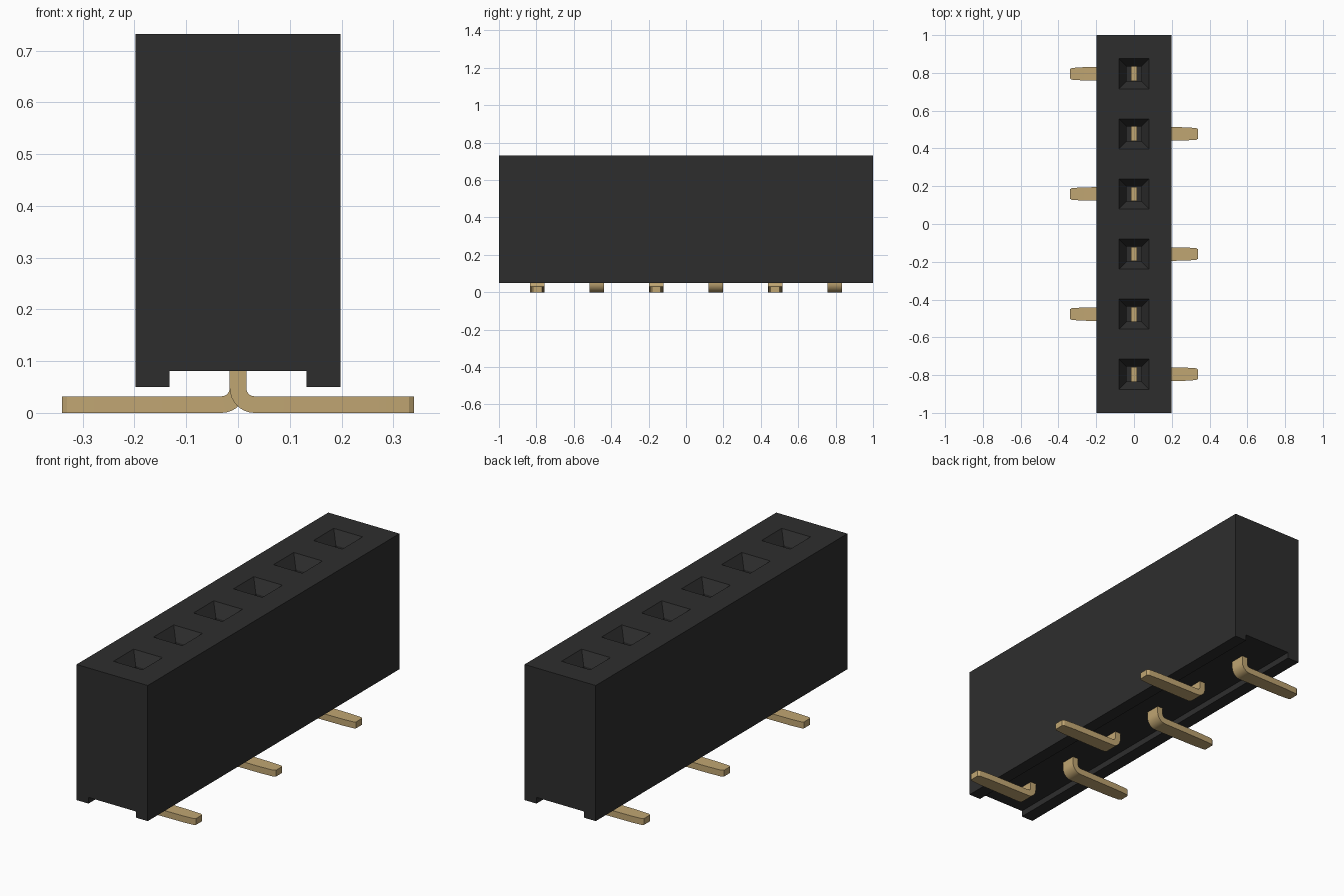
import bpy, bmesh
from math import sin, cos, pi
from mathutils import Vector

if "Cube" in bpy.data.objects:
    bpy.data.objects.remove(bpy.data.objects["Cube"])

PITCH = 0.318
SLOTS = [(i - 2.5) * PITCH for i in range(6)]


def material(name, rgb):
    m = bpy.data.materials.new(name)
    m.use_nodes = True
    m.diffuse_color = (*rgb, 1)
    m.node_tree.nodes["Principled BSDF"].inputs["Base Color"].default_value = (*rgb, 1)
    return m


BLACK = material("black plastic", (0.027, 0.027, 0.027))
GOLD = material("gold metal", (0.53, 0.38, 0.17))


def make_object(name, bm, mat):
    bmesh.ops.recalc_face_normals(bm, faces=bm.faces)
    mesh = bpy.data.meshes.new(name)
    bm.to_mesh(mesh)
    bm.free()
    mesh.materials.append(mat)
    ob = bpy.data.objects.new(name, mesh)
    bpy.context.collection.objects.link(ob)
    return ob


# Housing: notched profile extruded along its length
half, foot, low, roof, top = 0.198, 0.132, 0.05, 0.081, 0.732
profile = [(-half, low), (-foot, low), (-foot, roof), (foot, roof),
           (foot, low), (half, low), (half, top), (-half, top)]
bm = bmesh.new()
end = bm.faces.new([bm.verts.new((x, -1, z)) for x, z in profile])
side = bmesh.ops.extrude_face_region(bm, geom=[end])["geom"]
bmesh.ops.translate(bm, vec=(0, 2, 0),
                    verts=[v for v in side if isinstance(v, bmesh.types.BMVert)])
bmesh.ops.recalc_face_normals(bm, faces=bm.faces)


# Socket mouths: divide the top face, then sink tapered and straight walls
def top_faces():
    return [f for f in bm.faces if f.normal.z > 0.9
            and abs(f.calc_center_median().z - top) < 0.001]


def cut_top(point, normal):
    faces = top_faces()
    edges = {e for f in faces for e in f.edges}
    verts = {v for f in faces for v in f.verts}
    bmesh.ops.bisect_plane(bm, geom=faces + list(edges) + list(verts),
                           plane_co=point, plane_no=normal)
    bm.normal_update()


MOUTH = 0.08
for s in (-1, 1):
    cut_top((s * MOUTH, 0, 0), (1, 0, 0))
    for y in SLOTS:
        cut_top((0, y + s * MOUTH, 0), (0, 1, 0))


def sink(face, depth, scale):
    new = bmesh.ops.extrude_discrete_faces(bm, faces=[face])["faces"][0]
    c = new.calc_center_median()
    for v in new.verts:
        v.co = c + (v.co - c) * scale - Vector((0, 0, depth))
    return new


for f in top_faces():
    c = f.calc_center_median()
    if abs(c.x) < 0.01 and min(abs(c.y - y) for y in SLOTS) < 0.01:
        sink(sink(f, 0.06, 0.5), 0.4, 1)
make_object("housing", bm, BLACK)


# Contact pins: flat strip bent outward into a tapered foot
def make_pin(name, y, direction):
    t, r, w = 0.016, 0.032, 0.038
    path = [(0, 0.45, 0, w)]
    for i in range(9):
        a = i / 8 * pi / 2
        path.append((r - r * cos(a), r + t - r * sin(a), a, w))
    path += [(0.27, t, pi / 2, 0.035), (0.33, t, pi / 2, 0.031),
             (0.34, t, pi / 2, 0.024)]
    bm = bmesh.new()
    rings = []
    for x, z, a, wide in path:
        nx, nz = cos(a) * t, sin(a) * t
        rings.append([bm.verts.new((direction * (x + k * nx), y + s * wide, z + k * nz))
                      for k, s in ((1, 1), (1, -1), (-1, -1), (-1, 1))])
    for a, b in zip(rings, rings[1:]):
        for i in range(4):
            j = (i + 1) % 4
            bm.faces.new((a[i], a[j], b[j], b[i]))
    bm.faces.new(rings[0])
    bm.faces.new(rings[-1])
    return make_object(name, bm, GOLD)


pins = [make_pin(f"contact_pin_{i + 1}", y, 1 if i % 2 == 0 else -1)
        for i, y in enumerate(SLOTS)]
bpy.ops.object.select_all(action="DESELECT")
for p in pins:
    p.select_set(True)
bpy.context.view_layer.objects.active = pins[0]
bpy.ops.object.shade_smooth_by_angle(angle=pi / 6)
